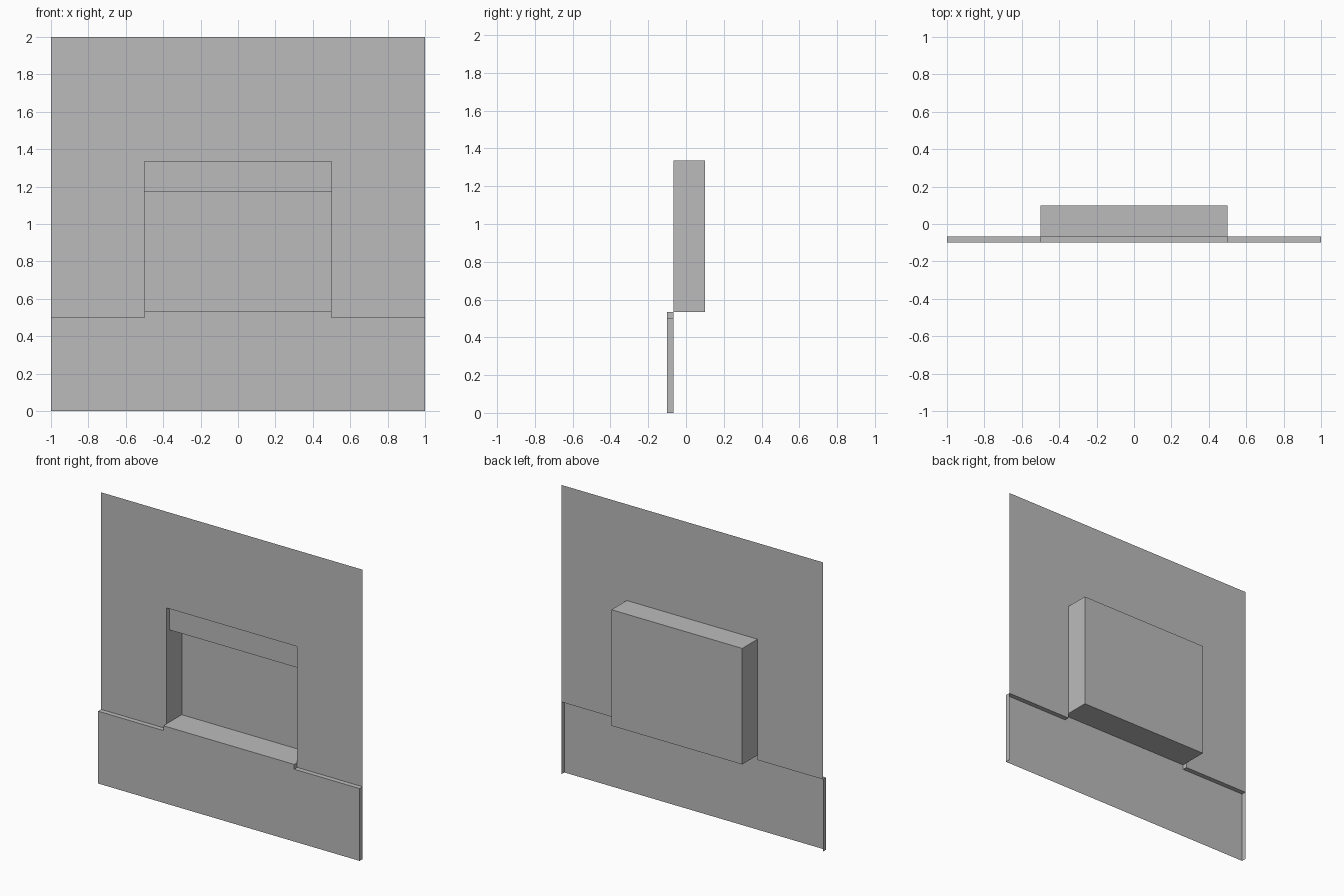
import bpy
import bmesh

if "Cube" in bpy.data.objects:
    bpy.data.objects.remove(bpy.data.objects["Cube"], do_unlink=True)

grey = bpy.data.materials.new("plain grey")
grey.use_nodes = True
grey.diffuse_color = (0.5, 0.5, 0.5, 1)
grey.node_tree.nodes["Principled BSDF"].inputs["Base Color"].default_value = (0.5, 0.5, 0.5, 1)

# Shared levels
WALL, FRONT, BACK, BOX = -0.067, -0.1, 0.1, -0.033
HALF, OPEN = 1.0, 0.5
LEDGE, SILL, SOFFIT, HEAD, TOP = 0.5, 0.533, 1.17, 1.335, 2.0


def sheet(name, faces):
    """Make one object from a list of corner loops."""
    bm = bmesh.new()
    for loop in faces:
        bm.faces.new([bm.verts.new(p) for p in loop])
    bmesh.ops.remove_doubles(bm, verts=bm.verts, dist=0.0001)
    mesh = bpy.data.meshes.new(name)
    bm.to_mesh(mesh)
    bm.free()
    mesh.materials.append(grey)
    obj = bpy.data.objects.new(name, mesh)
    bpy.context.collection.objects.link(obj)
    return obj


def upright(x0, x1, z0, z1, y):
    return [(x0, y, z0), (x1, y, z0), (x1, y, z1), (x0, y, z1)]


def level(x0, x1, y0, y1, z):
    return [(x0, y0, z), (x1, y0, z), (x1, y1, z), (x0, y1, z)]


def side(x, y0, y1, z0, z1):
    loop = [(x, y0, z0), (x, y1, z0), (x, y1, z1), (x, y0, z1)]
    return loop if x > 0 else loop[::-1]


# Thin wall around the opening
sheet("upper_wall", [
    upright(-HALF, -OPEN, LEDGE, HEAD, WALL),
    upright(OPEN, HALF, LEDGE, HEAD, WALL),
    upright(-HALF, HALF, HEAD, TOP, WALL),
])

# Recess behind the opening, open to the front
sheet("recess", [
    upright(-OPEN, OPEN, SILL, HEAD, BACK),
    level(-OPEN, OPEN, WALL, BACK, HEAD)[::-1],
    level(-OPEN, OPEN, WALL, BACK, SILL),
    side(-OPEN, WALL, BACK, SILL, HEAD)[::-1],
    side(OPEN, WALL, BACK, SILL, HEAD)[::-1],
])

# Lintel set back inside the top of the recess
sheet("lintel", [
    upright(-OPEN, OPEN, SOFFIT, HEAD, BOX),
    level(-OPEN, OPEN, BOX, BACK, SOFFIT)[::-1],
])

# Lower panel, hollow behind, with a raised middle forming the sill edge
panel = [
    upright(-HALF, HALF, 0, LEDGE, FRONT),
    upright(-OPEN, OPEN, LEDGE, SILL, FRONT),
    level(-OPEN, OPEN, FRONT, WALL, SILL),
]
for s in (-1, 1):
    x0, x1 = sorted((s * OPEN, s * HALF))
    panel += [
        level(x0, x1, FRONT, WALL, LEDGE),
        side(s * HALF, FRONT, WALL, 0, LEDGE),
        side(s * OPEN, FRONT, WALL, LEDGE, SILL),
    ]
sheet("lower_panel", panel)
